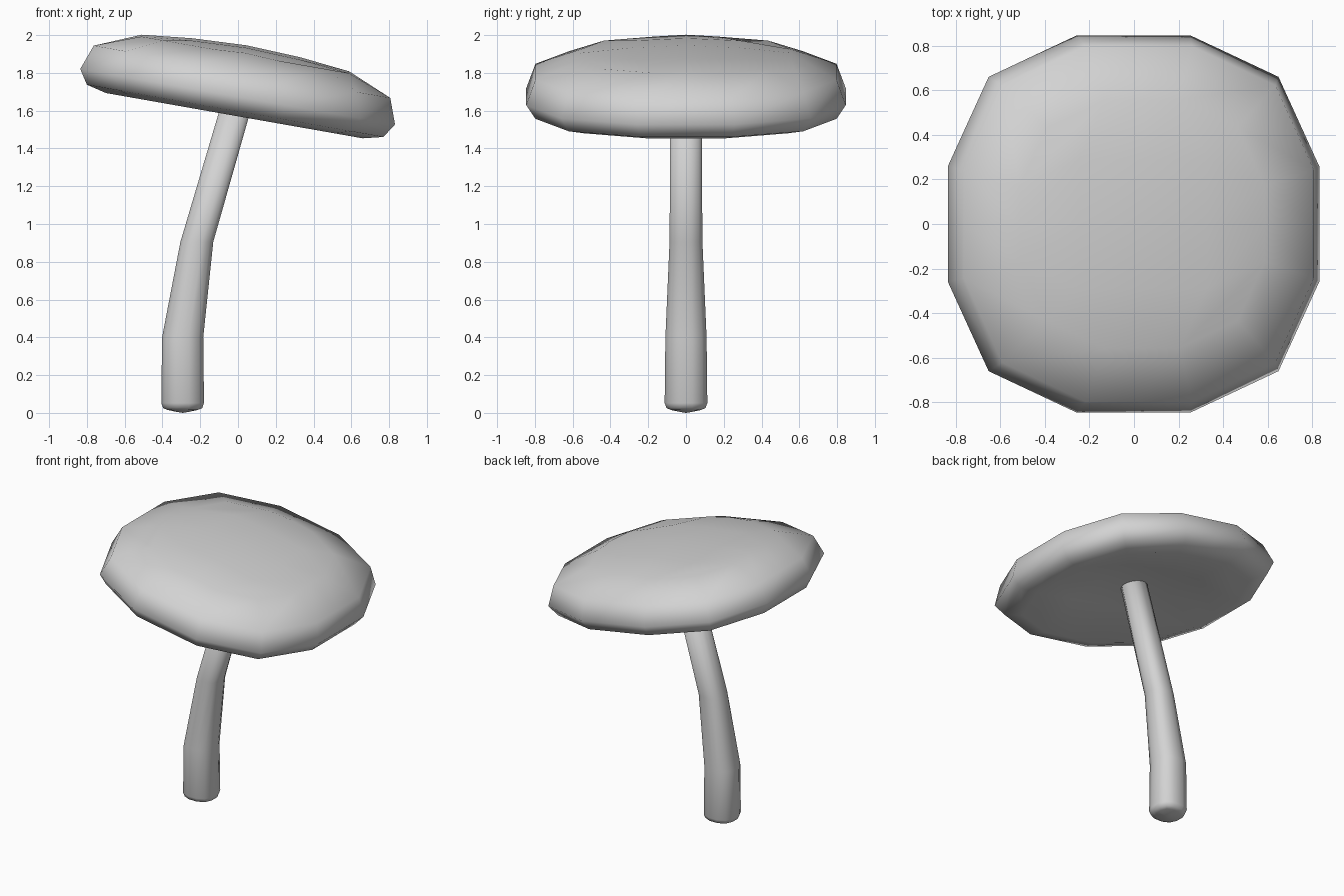
import bpy, bmesh, math
from mathutils import Matrix, Vector

cube = bpy.data.objects.get("Cube")
if cube:
    bpy.data.objects.remove(cube, do_unlink=True)

clay = bpy.data.materials.new("plain grey")
clay.use_nodes = True
GREY = (0.65, 0.65, 0.65, 1)
clay.diffuse_color = GREY
clay.node_tree.nodes["Principled BSDF"].inputs["Base Color"].default_value = GREY

# Rounded-square outline: the border of a 5 x 5 grid centred on zero, in order
SPAN = range(-2, 3)
BORDER = ([(i, -2) for i in range(-2, 2)] + [(2, j) for j in range(-2, 2)]
          + [(i, 2) for i in range(2, -2, -1)] + [(-2, j) for j in range(2, -2, -1)])
CORNER, MIDDLE = 0.78, 0.305


def outline_point(i, j):
    if abs(i) == abs(j) == 2:
        return Vector((i, j, 0)) * CORNER / 2
    return Vector((i / 2 if abs(i) == 2 else i * MIDDLE,
                   j / 2 if abs(j) == 2 else j * MIDDLE, 0))


def grid_end(bm, ring, x, z, half, drop):
    """Close a ring with a 4 x 4 patch of quads that falls away from its centre."""
    grid = dict(zip(BORDER, ring))
    for i in (-1, 0, 1):
        for j in (-1, 0, 1):
            grid[i, j] = bm.verts.new((x + i * half, j * half, z - drop * (abs(i) + abs(j))))
    for i in SPAN[:-1]:
        for j in SPAN[:-1]:
            bm.faces.new([grid[i, j], grid[i + 1, j], grid[i + 1, j + 1], grid[i, j + 1]])


def loft(name, rings, bottom, top, crown=0, matrix=Matrix()):
    """Skin rings of (x, z, radius); ends are (x, z, inner half size, drop)."""
    bm = bmesh.new()
    loops = [[bm.verts.new(Vector((x, 0, z)) + r * outline_point(*c)) for c in BORDER]
             for x, z, r in rings]
    for v, (i, j) in zip(loops[-1], BORDER):
        if i * j == 0:
            v.co.z += crown
    count = len(BORDER)
    for a, b in zip(loops, loops[1:]):
        for k in range(count):
            n = (k + 1) % count
            bm.faces.new([a[k], a[n], b[n], b[k]])
    grid_end(bm, loops[0], *bottom)
    grid_end(bm, loops[-1], *top)
    bmesh.ops.recalc_face_normals(bm, faces=bm.faces)
    bm.transform(matrix)
    for f in bm.faces:
        f.smooth = True
    mesh = bpy.data.meshes.new(name)
    bm.to_mesh(mesh)
    bm.free()
    mesh.materials.append(clay)
    obj = bpy.data.objects.new(name, mesh)
    bpy.context.collection.objects.link(obj)


# Bent, tapering stem, running up into the cap
loft("stem",
     [(-0.293, 0.015, 0.078), (-0.293, 0.025, 0.103), (-0.293, 0.052, 0.113),
      (-0.293, 0.4, 0.109), (-0.218, 0.905, 0.087), (0.013, 1.7, 0.082)],
     bottom=(-0.293, 0.0, 0.03, -0.005), top=(0.013, 1.7, 0.03, 0))

# Tilted cap with a hollowed underside and a low dome
tilt = Matrix.Translation((0, 0, 1.57)) @ Matrix.Rotation(math.radians(10), 4, "Y")
loft("cap",
     [(-0.02, 0.0, 0.69), (-0.02, 0.026, 0.797), (-0.02, 0.102, 0.846),
      (-0.02, 0.236, 0.797), (-0.02, 0.327, 0.557)],
     bottom=(-0.02, 0.09, 0.3, 0.014), top=(-0.02, 0.378, 0.29, 0.013),
     crown=0.01, matrix=tilt)
